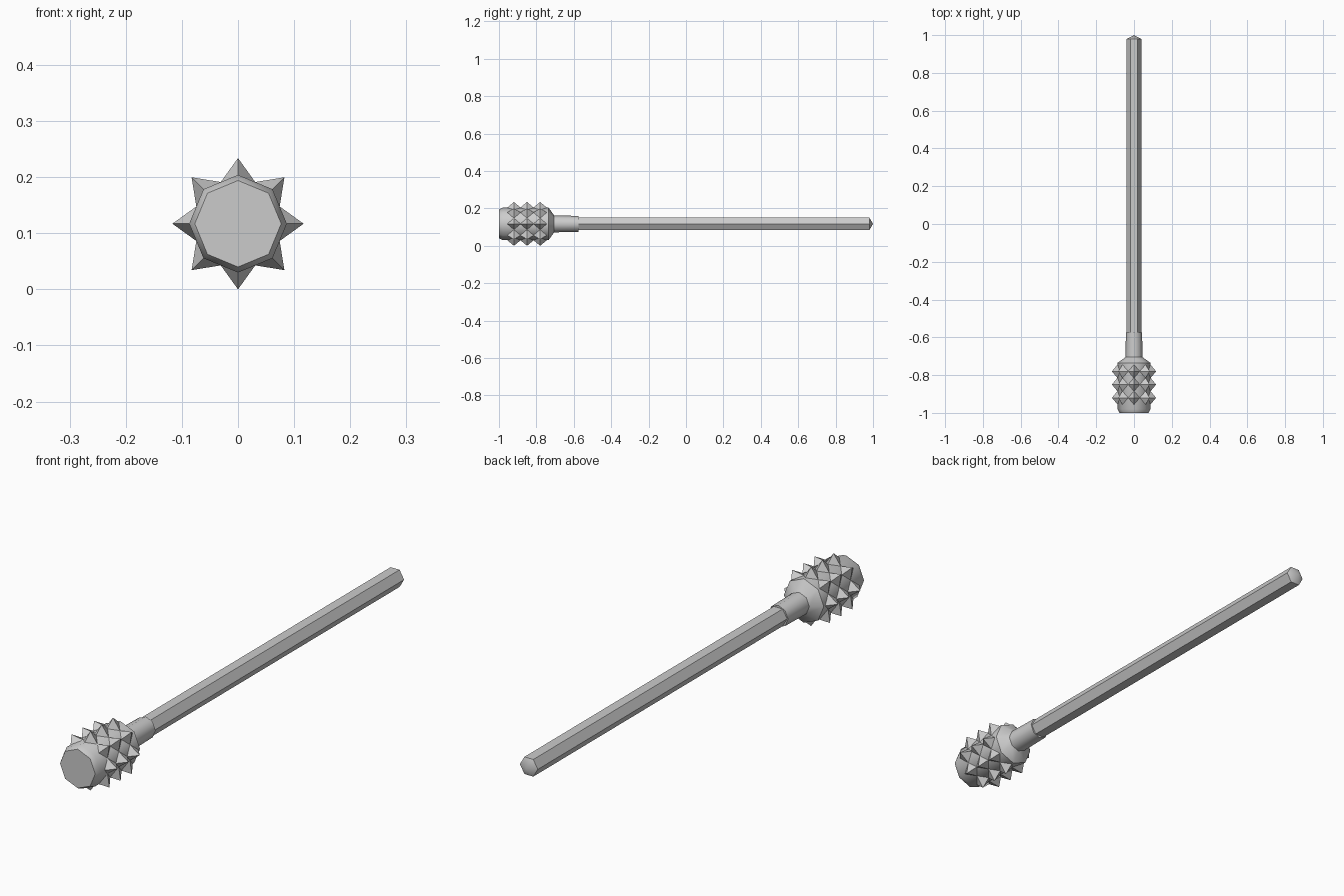
import bpy, bmesh
from math import cos, sin, pi

if "Cube" in bpy.data.objects:
    bpy.data.objects.remove(bpy.data.objects["Cube"])

AXIS_Z = 0.117      # height of the weapon's long axis
BODY_R = 0.087      # corner radius of the octagonal head


def ring_point(r, a, y):
    return (r * cos(a), y, AXIS_Z + r * sin(a))


def finish(bm, name, angle):
    bmesh.ops.recalc_face_normals(bm, faces=bm.faces)
    me = bpy.data.meshes.new(name)
    bm.to_mesh(me)
    bm.free()
    ob = bpy.data.objects.new(name, me)
    bpy.context.collection.objects.link(ob)
    if angle:
        bpy.ops.object.select_all(action='DESELECT')
        ob.select_set(True)
        bpy.context.view_layer.objects.active = ob
        bpy.ops.object.shade_smooth_by_angle(angle=angle)
    return ob


def lathe(name, profile, sides, angle, apex=None):
    """Prism around the y axis from (y, radius) pairs, optional pointed end."""
    bm = bmesh.new()
    rings = [[bm.verts.new(ring_point(r, 2 * pi * i / sides, y)) for i in range(sides)]
             for y, r in profile]
    for a, b in zip(rings, rings[1:]):
        for i in range(sides):
            j = (i + 1) % sides
            bm.faces.new((a[i], a[j], b[j], b[i]))
    bm.faces.new(rings[0])
    if apex is None:
        bm.faces.new(rings[-1])
    else:
        tip = bm.verts.new((0, apex, AXIS_Z))
        for i in range(sides):
            bm.faces.new((rings[-1][i], rings[-1][(i + 1) % sides], tip))
    return finish(bm, name, angle)


# Hexagonal handle with a pointed butt
lathe("handle", [(-0.62, 0.039), (0.98, 0.039)], 6, pi / 3.5, apex=1.0)

# Octagonal head narrowing into the socket collar
lathe("head", [(-1.0, 0.077), (-0.98, BODY_R), (-0.735, BODY_R), (-0.705, 0.045),
               (-0.575, 0.043)], 8, pi / 3.5)

# Three rows of eight diamond-based spikes sitting on the head's corners
bm = bmesh.new()
for y in (-0.92, -0.85, -0.78):
    for i in range(8):
        a = i * pi / 4
        mid = BODY_R * cos(pi / 8)
        base = [bm.verts.new(p) for p in (
            ring_point(BODY_R, a, y - 0.036), ring_point(mid, a + pi / 8, y),
            ring_point(BODY_R, a, y + 0.036), ring_point(mid, a - pi / 8, y))]
        tip = bm.verts.new(ring_point(0.117, a, y))
        for k in range(4):
            bm.faces.new((base[k], base[(k + 1) % 4], tip))
finish(bm, "spikes", None)
